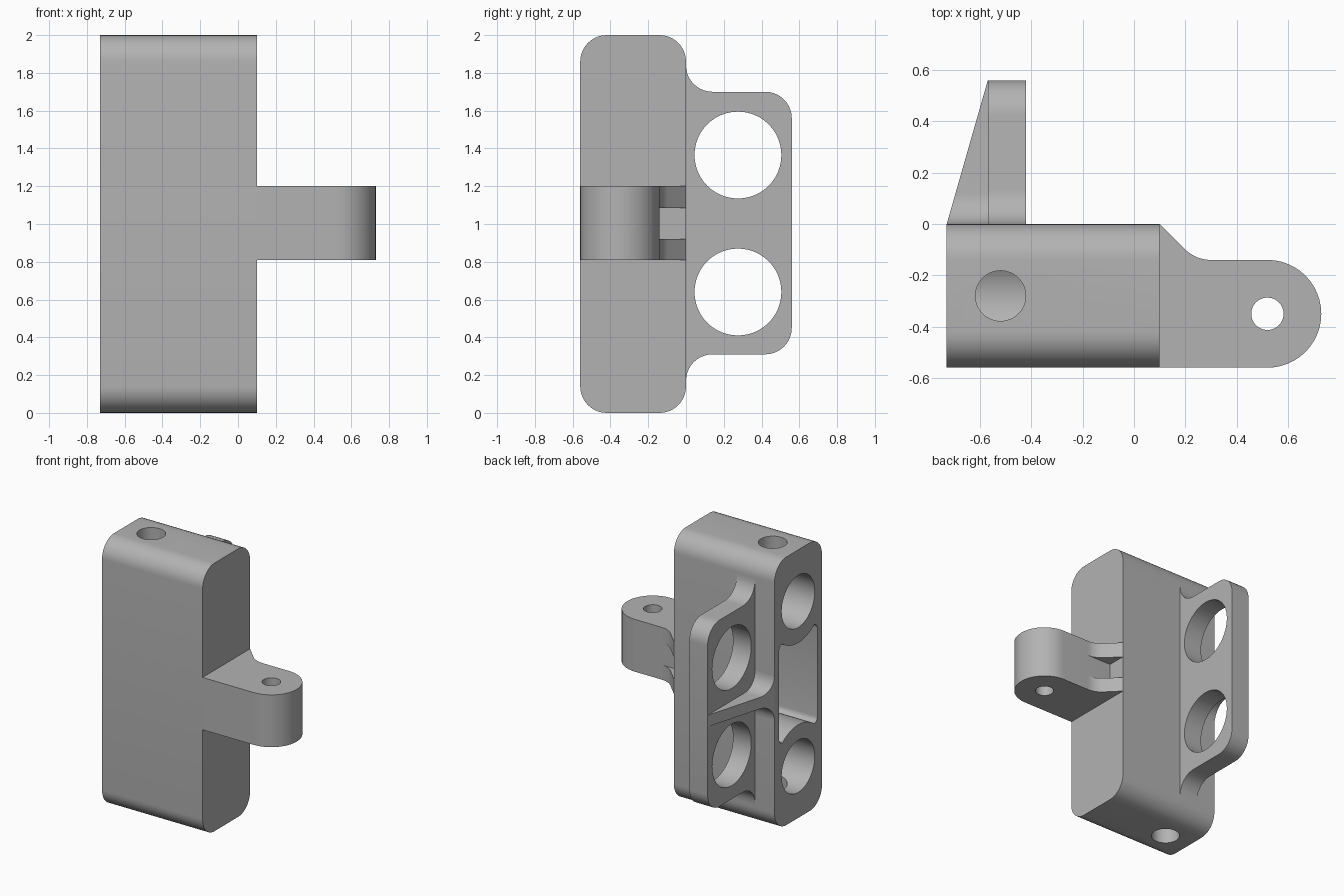
import bpy, bmesh
from math import cos, sin, pi, radians
from mathutils import Vector

if "Cube" in bpy.data.objects:
    bpy.data.objects.remove(bpy.data.objects["Cube"])

grey = bpy.data.materials.new("plain_grey")
grey.use_nodes = True
grey.diffuse_color = (0.45, 0.45, 0.45, 1)
grey.node_tree.nodes["Principled BSDF"].inputs["Base Color"].default_value = grey.diffuse_color


def arc(cx, cy, r, start, end, steps=10):
    angles = [radians(start + (end - start) * i / steps) for i in range(steps + 1)]
    return [(cx + r * cos(a), cy + r * sin(a)) for a in angles]


def circle(cx, cy, r):
    return arc(cx, cy, r, 0, 360, 48)[:-1]


def rounded(x0, y0, x1, y1, r):
    return (arc(x0 + r, y0 + r, r, 180, 270) + arc(x1 - r, y0 + r, r, 270, 360)
            + arc(x1 - r, y1 - r, r, 0, 90) + arc(x0 + r, y1 - r, r, 90, 180))


def extrude(name, outline, axis, low, high, cut_plane=None):
    """Prism from a YZ outline (axis x) or an XY outline (axis z)."""
    bm = bmesh.new()
    place = (lambda p: (low, *p)) if axis == "x" else (lambda p: (*p, low))
    face = bm.faces.new([bm.verts.new(place(p)) for p in outline])
    out = bmesh.ops.extrude_face_region(bm, geom=[face])["geom"]
    shift = Vector((high - low, 0, 0)) if axis == "x" else Vector((0, 0, high - low))
    bmesh.ops.translate(bm, vec=shift, verts=[v for v in out if isinstance(v, bmesh.types.BMVert)])
    if cut_plane:
        geom = bm.verts[:] + bm.edges[:] + bm.faces[:]
        cut = bmesh.ops.bisect_plane(bm, geom=geom, plane_co=cut_plane[0],
                                     plane_no=cut_plane[1], clear_outer=True)
        rim = [e for e in cut["geom_cut"] if isinstance(e, bmesh.types.BMEdge)]
        bmesh.ops.holes_fill(bm, edges=[e for e in rim if e.is_boundary], sides=0)
    bmesh.ops.recalc_face_normals(bm, faces=bm.faces)
    mesh = bpy.data.meshes.new(name)
    bm.to_mesh(mesh)
    bm.free()
    mesh.materials.append(grey)
    obj = bpy.data.objects.new(name, mesh)
    bpy.context.collection.objects.link(obj)
    return obj


def select(obj):
    bpy.ops.object.select_all(action="DESELECT")
    obj.select_set(True)
    bpy.context.view_layer.objects.active = obj


def cut(obj, *cutters):
    for cutter in cutters:
        mod = obj.modifiers.new("cut", "BOOLEAN")
        mod.operation, mod.solver, mod.object = "DIFFERENCE", "EXACT", cutter
        select(obj)
        bpy.ops.object.modifier_apply(modifier=mod.name)
        bpy.data.objects.remove(cutter)


# Main block with side bores, bolt holes and a side pocket
block = extrude("main_block", rounded(-0.56, 0, 0, 2, 0.14), "x", -0.73, 0.1)
MID, BORE_Y, BORE_Z = 1.0, -0.28, 0.615
for side in (-1, 1):
    z = MID + side * BORE_Z
    bore = extrude("bore_cutter", circle(BORE_Y, z, 0.195), "x", -0.8, -0.13)
    low, high = sorted((z, MID + side * 1.1))
    bolt = extrude("bolt_cutter", circle(-0.52, BORE_Y, 0.098), "z", low, high)
    cut(block, bore, bolt)

# Pocket edges run concentric with the bores
quarter = arc(0.185, 0.33, 0.04, 0, 90, 5)
top = quarter + arc(0, BORE_Z, 0.31, -55, -125, 16) + [(-y, z) for y, z in reversed(quarter)]
pocket = [(BORE_Y + y, MID + z) for y, z in top + [(-y, -z) for y, z in top]]
cut(block, extrude("pocket_cutter", pocket, "x", -0.8, -0.13))

# Rear plate with flared root and two large holes
flange = (arc(0.14, 0.17, 0.14, 180, 90) + arc(0.42, 0.45, 0.14, -90, 0)
          + arc(0.42, 1.56, 0.14, 0, 90) + arc(0.14, 1.84, 0.14, 270, 180))
plate = extrude("rear_plate", flange, "x", -0.57, -0.42)
for z in (0.64, 1.365):
    cut(plate, extrude("hole_cutter", circle(0.275, z, 0.23), "x", -0.8, -0.2))

# Tapered rib bracing the plate
half, fillet = 0.043, 0.12
lower = arc(fillet, MID - half - fillet, fillet, 180, 90)
upper = [(y, 2 * MID - z) for y, z in reversed(lower)]
rib = extrude("plate_rib", lower + [(0.56, MID - half), (0.56, MID + half)] + upper,
              "x", -0.73, -0.57, ((-0.73, 0, 0), (-0.56, 0.16, 0)))

# Hinge ear with pin hole
ear = extrude("hinge_ear", [(0.1, -0.56)] + arc(0.52, -0.35, 0.21, -90, 90, 24) + [(0.1, -0.14)],
              "z", 0.81, 1.2)
cut(ear, extrude("pin_cutter", circle(0.52, -0.35, 0.063), "z", 0.7, 1.3))

# Two gussets behind the ear
web = [(0.1, -0.14)] + arc(0.3, 0.005, 0.145, 270, 225) + [(0.1, 0)]
gussets = [extrude(name, web, "z", low, high) for name, low, high in
           (("lower_gusset", 0.81, 0.92), ("upper_gusset", 1.085, 1.2))]

for part in [block, plate, rib, ear] + gussets:
    select(part)
    bpy.ops.object.shade_smooth_by_angle(angle=radians(30))
